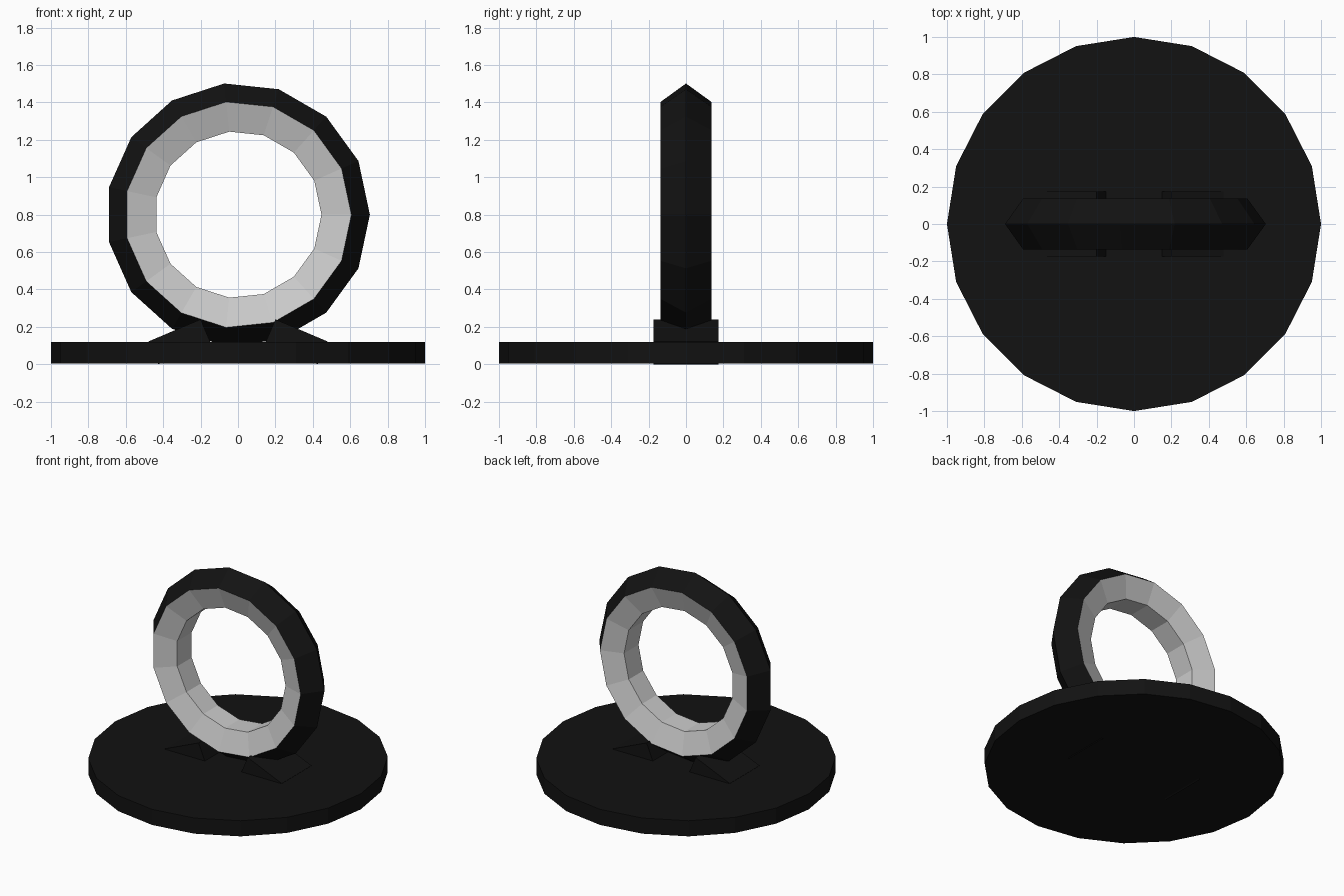
import bpy, math

if "Cube" in bpy.data.objects:
    bpy.data.objects.remove(bpy.data.objects["Cube"])

def material(name, v):
    m = bpy.data.materials.new(name)
    m.diffuse_color = (v, v, v, 1)
    m.use_nodes = True
    m.node_tree.nodes["Principled BSDF"].inputs["Base Color"].default_value = m.diffuse_color
    return m

black = material("black", 0.006)
grey = material("light_grey", 0.8)

def finish(name, *mats):
    ob = bpy.context.object
    ob.name = name
    for m in mats:
        ob.data.materials.append(m)
    return ob

# Round base plate, 20 sides
bpy.ops.mesh.primitive_cylinder_add(vertices=20, radius=1, depth=0.115,
                                    location=(0, 0, 0.0625))
finish("base_plate", black)

# Upright ring with a pentagonal section: black outer faces, grey inner faces
bpy.ops.mesh.primitive_torus_add(major_segments=15, minor_segments=5,
                                 major_radius=0.562, minor_radius=0.143,
                                 location=(0, 0, 0.8),
                                 rotation=(math.pi / 2, 0, 0))
ring = finish("ring", black, grey)
for p in ring.data.polygons:
    p.material_index = 0 if math.hypot(p.center.x, p.center.y) > 0.58 else 1
    p.use_smooth = False

# Tilted blocks wedging the ring on both sides
tilt = math.radians(23)
length, thick = 0.302, 0.133
for side, name in ((-1, "left_support"), (1, "right_support")):
    bpy.ops.mesh.primitive_cube_add(size=1, location=(side * 0.313, 0, 0.12),
                                    rotation=(0, side * tilt, 0))
    block = finish(name, black)
    block.scale = (length, 0.346, thick)
